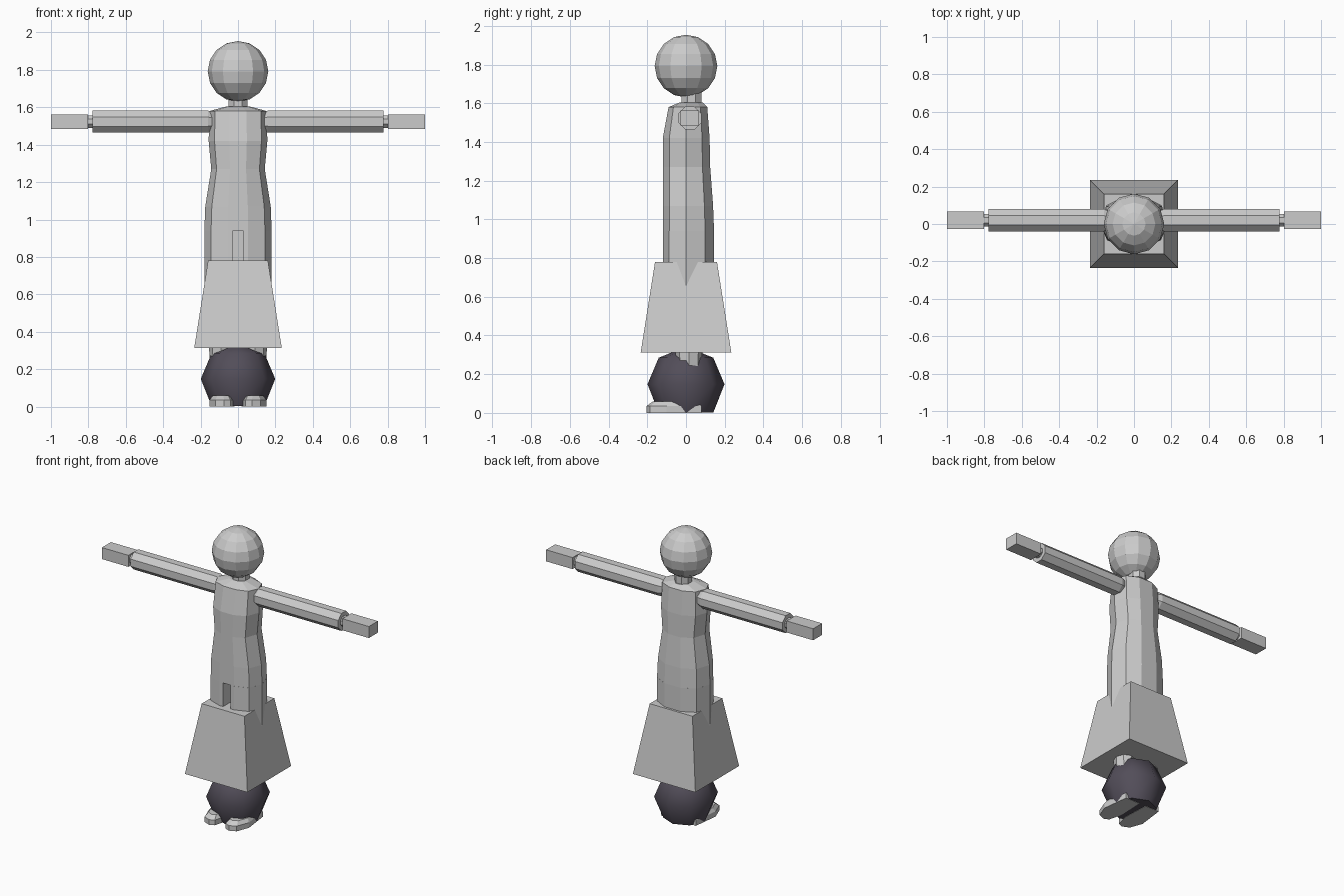
import bpy, bmesh, math

if "Cube" in bpy.data.objects:
    bpy.data.objects.remove(bpy.data.objects["Cube"])


def material(name, rgb):
    m = bpy.data.materials.new(name)
    m.diffuse_color = (*rgb, 1)
    m.use_nodes = True
    m.node_tree.nodes["Principled BSDF"].inputs["Base Color"].default_value = m.diffuse_color
    return m


GREY = material("light grey", (0.6, 0.6, 0.6))
DARK = material("dark violet grey", (0.085, 0.075, 0.1))


def loft(name, rings, mat=GREY, mirror=False):
    """Skin equal-length rings of points, cap both ends."""
    bm = bmesh.new()
    loops = [[bm.verts.new(p) for p in r] for r in rings]
    n = len(loops[0])
    for a, b in zip(loops, loops[1:]):
        for i in range(n):
            j = (i + 1) % n
            bm.faces.new((a[i], a[j], b[j], b[i]))
    bm.faces.new(loops[0][::-1])
    bm.faces.new(loops[-1])
    bmesh.ops.recalc_face_normals(bm, faces=bm.faces)
    me = bpy.data.meshes.new(name)
    bm.to_mesh(me)
    bm.free()
    me.materials.append(mat)
    ob = bpy.data.objects.new(name, me)
    bpy.context.collection.objects.link(ob)
    if mirror:
        ob.modifiers.new("mirror", 'MIRROR')
    return ob


def octagon(cx, cy, z, rx, ry=None, turn=0.0):
    ry = ry or rx
    return [(cx + rx * math.cos(math.tau * i / 8 + turn),
             cy + ry * math.sin(math.tau * i / 8 + turn), z) for i in range(8)]


def arm_ring(x, r):
    """Flat-sided octagon across the arm axis."""
    k = r / math.cos(math.pi / 8)
    return [(x, 0.02 + k * math.cos(math.tau * (i + 0.5) / 8),
             1.523 + k * math.sin(math.tau * (i + 0.5) / 8)) for i in range(8)]


def box(name, x0, x1, y0, y1, z0, z1):
    return loft(name, [[(x, y0, z0), (x, y1, z0), (x, y1, z1), (x, y0, z1)]
                       for x in (x0, x1)], mirror=True)


def square(h, z):
    return [(-h, -h, z), (h, -h, z), (h, h, z), (-h, h, z)]


# head
bpy.ops.mesh.primitive_uv_sphere_add(segments=12, ring_count=8, radius=0.162,
                                     location=(0, 0, 1.792))
head = bpy.context.object
head.name = "head"
head.data.materials.append(GREY)

# neck
loft("neck", [octagon(0, 0.028, z, 0.055, turn=math.pi / 8) for z in (1.58, 1.67)])

# torso: height, half width, front y, back y
torso = [(0.94, 0.18, -0.12, 0.145), (1.07, 0.175, -0.12, 0.14),
         (1.27, 0.143, -0.12, 0.125), (1.42, 0.157, -0.12, 0.122),
         (1.58, 0.153, -0.09, 0.11), (1.605, 0.06, -0.03, 0.085)]


def torso_ring(z, w, f, b):
    right = [(0.3 * w, f), (0.8 * w, 0.72 * f), (w, 0), (0.82 * w, 0.68 * b), (0.33 * w, b)]
    return [(x, y, z) for x, y in right] + [(-x, y, z) for x, y in right[::-1]]


loft("torso", [torso_ring(*t) for t in torso])

# hips, split by a slot at the front
hip = [(0.028, -0.12), (0.054, -0.12), (0.144, -0.087), (0.18, 0), (0.148, 0.099),
       (0.06, 0.145), (0, 0.145), (0, -0.03), (0.028, -0.03)]
loft("hip", [[(x, y, z) for x, y in hip] for z in (0.6, 0.94)], mirror=True)

# lower legs and feet
loft("leg", [octagon(0.09, 0.015, 0.62, 0.08, 0.1), octagon(0.092, 0.015, 0.3, 0.062, 0.068),
             octagon(0.088, 0.02, 0.03, 0.05, 0.055)], mirror=True)
foot = [(0.025, 0.08), (0.018, -0.1), (0.04, -0.19), (0.075, -0.205),
        (0.12, -0.185), (0.152, -0.1), (0.13, 0.08)]
loft("foot", [[(x, y, 0) for x, y in foot], [(x, y, 0.035) for x, y in foot],
              [(0.085 + (x - 0.085) * 0.75, -0.04 + (y + 0.04) * 0.8, 0.058)
               for x, y in foot]], mirror=True)

# arms, wrists and hands
loft("arm", [arm_ring(0.12, 0.045), arm_ring(0.16, 0.059), arm_ring(0.778, 0.059)], mirror=True)
loft("wrist", [arm_ring(0.77, 0.033), arm_ring(0.81, 0.033)], mirror=True)
box("hand", 0.802, 1.0, -0.028, 0.068, 1.484, 1.562)

# skirt
loft("skirt", [square(0.234, 0.313), square(0.16, 0.78)])

# ball, smooth shaded
ball = loft("ball", [octagon(0, 0, z, r) for z, r in
                     ((0.002, 0.141), (0.148, 0.199), (0.285, 0.141), (0.318, 0.06))], DARK)
for p in ball.data.polygons:
    p.use_smooth = len(p.vertices) == 4
